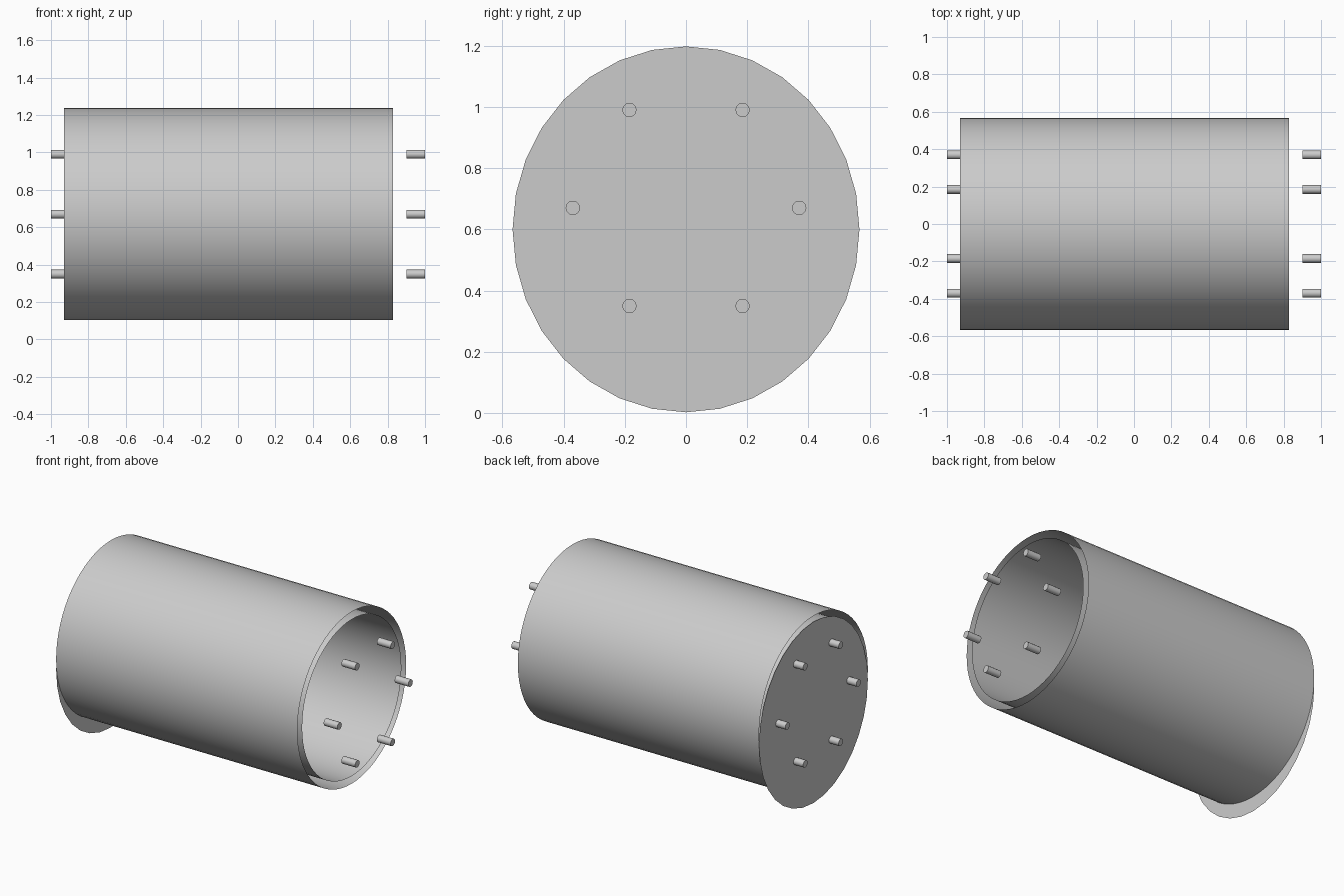
import bpy, bmesh, math
from mathutils import Matrix, Vector

cube = bpy.data.objects.get("Cube")
if cube:
    bpy.data.objects.remove(cube, do_unlink=True)

grey = bpy.data.materials.new("plain grey")
grey.use_nodes = True
COLOUR = (0.6, 0.6, 0.6, 1)
grey.diffuse_color = COLOUR
grey.node_tree.nodes["Principled BSDF"].inputs["Base Color"].default_value = COLOUR

AXIS_Z = 0.67
LEFT, RIGHT = 0.83, -0.93
ALONG_X = Matrix.Rotation(math.pi / 2, 4, 'Y')


def finish(name, bm, smooth=True):
    mesh = bpy.data.meshes.new(name)
    bm.to_mesh(mesh)
    bm.free()
    mesh.materials.append(grey)
    obj = bpy.data.objects.new(name, mesh)
    bpy.context.collection.objects.link(obj)
    if smooth:
        bpy.context.view_layer.objects.active = obj
        obj.select_set(True)
        bpy.ops.object.shade_smooth_by_angle(angle=math.radians(40))
        obj.select_set(False)
    return obj


def cylinder(name, x0, x1, y, z, radius, sides, caps=True, inward=False):
    bm = bmesh.new()
    place = Matrix.Translation(((x0 + x1) / 2, y, z)) @ ALONG_X
    bmesh.ops.create_cone(bm, cap_ends=caps, segments=sides, radius1=radius,
                          radius2=radius, depth=abs(x1 - x0), matrix=place)
    if inward:
        bmesh.ops.reverse_faces(bm, faces=bm.faces)
    return finish(name, bm)


# Double-walled drum, open between the walls
cylinder("outer_wall", RIGHT, LEFT, 0, AXIS_Z, 0.567, 64, caps=False)
cylinder("inner_wall", RIGHT, LEFT, 0, AXIS_Z, 0.517, 64, caps=False, inward=True)

# Thin oval end plate, hanging below the drum
bm = bmesh.new()
bmesh.ops.create_circle(bm, cap_ends=True, segments=32, radius=1, matrix=ALONG_X)
bmesh.ops.scale(bm, vec=Vector((1, 0.567, 0.598)), verts=bm.verts)
bmesh.ops.translate(bm, vec=Vector((RIGHT, 0, 0.6)), verts=bm.verts)
bmesh.ops.reverse_faces(bm, faces=bm.faces)
finish("end_plate", bm, smooth=False)

# Ring of six pins at each end
for side, x0, x1 in (("left", 0.9, 1.0), ("right", -1.0, -0.9)):
    for i in range(6):
        a = math.radians(60 * i)
        cylinder(f"{side}_pin_{i + 1}", x0, x1, 0.37 * math.cos(a),
                 AXIS_Z + 0.37 * math.sin(a), 0.0235, 12)
